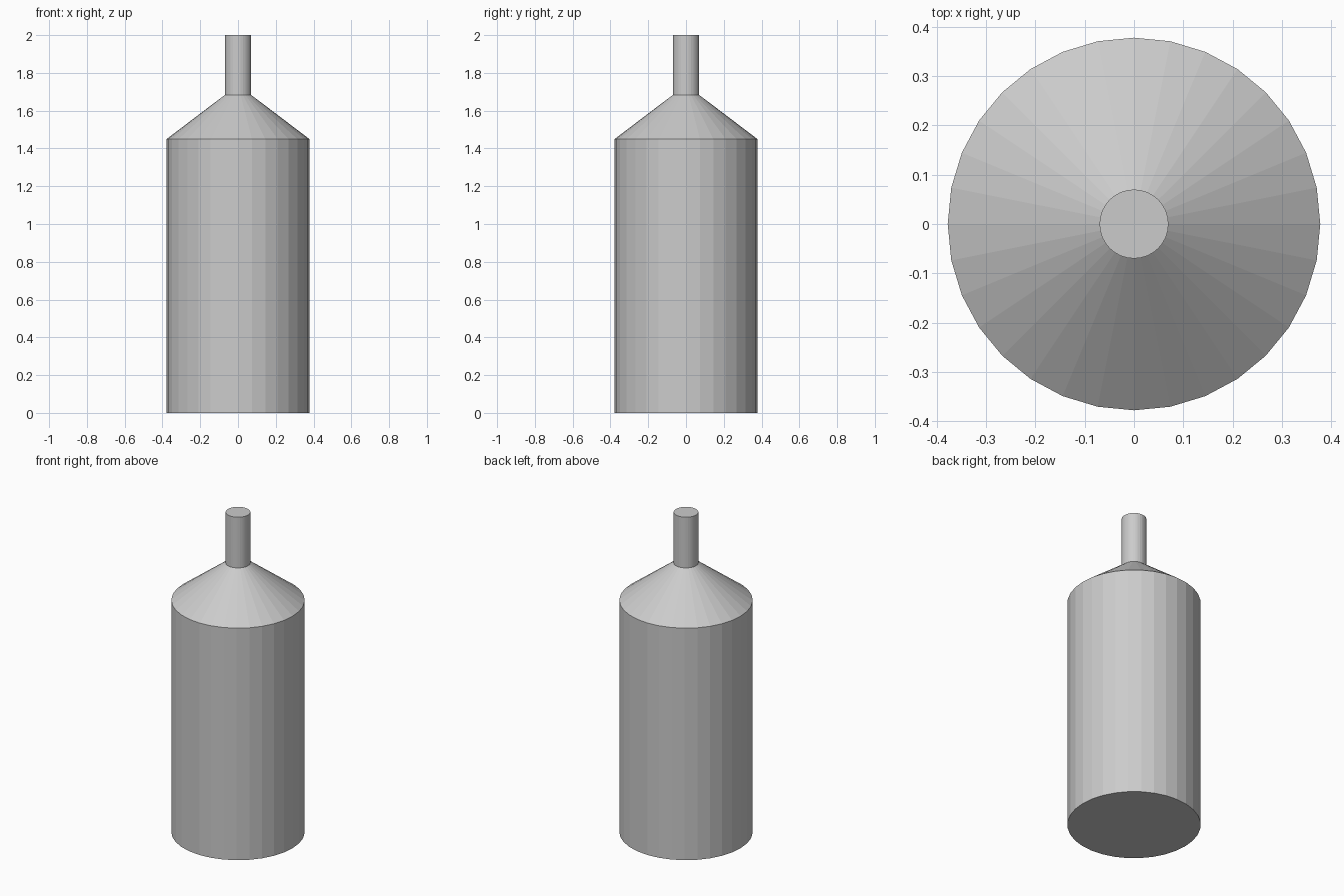
import bpy, bmesh
from math import cos, sin, tau

if "Cube" in bpy.data.objects:
    bpy.data.objects.remove(bpy.data.objects["Cube"])

SIDES = 32


def turned_part(name, profile, cap_bottom=False, cap_top=False):
    """Revolve (radius, z) points around the z axis with flat facets."""
    bm = bmesh.new()
    rings = [[bm.verts.new((r * cos(tau * i / SIDES), r * sin(tau * i / SIDES), z))
              for i in range(SIDES)] for r, z in profile]
    for low, high in zip(rings, rings[1:]):
        for i in range(SIDES):
            j = (i + 1) % SIDES
            bm.faces.new((low[i], low[j], high[j], high[i]))
    if cap_bottom:
        bm.faces.new(rings[0][::-1])
    if cap_top:
        bm.faces.new(rings[-1])
    mesh = bpy.data.meshes.new(name)
    bm.to_mesh(mesh)
    bm.free()
    obj = bpy.data.objects.new(name, mesh)
    bpy.context.collection.objects.link(obj)
    return obj


# Bottle body, sloping shoulder and narrow neck
turned_part("body", [(0.378, 0), (0.378, 1.45)], cap_bottom=True)
turned_part("shoulder", [(0.378, 1.45), (0.07, 1.683)])
turned_part("neck", [(0.07, 1.683), (0.07, 2.0)], cap_top=True)
